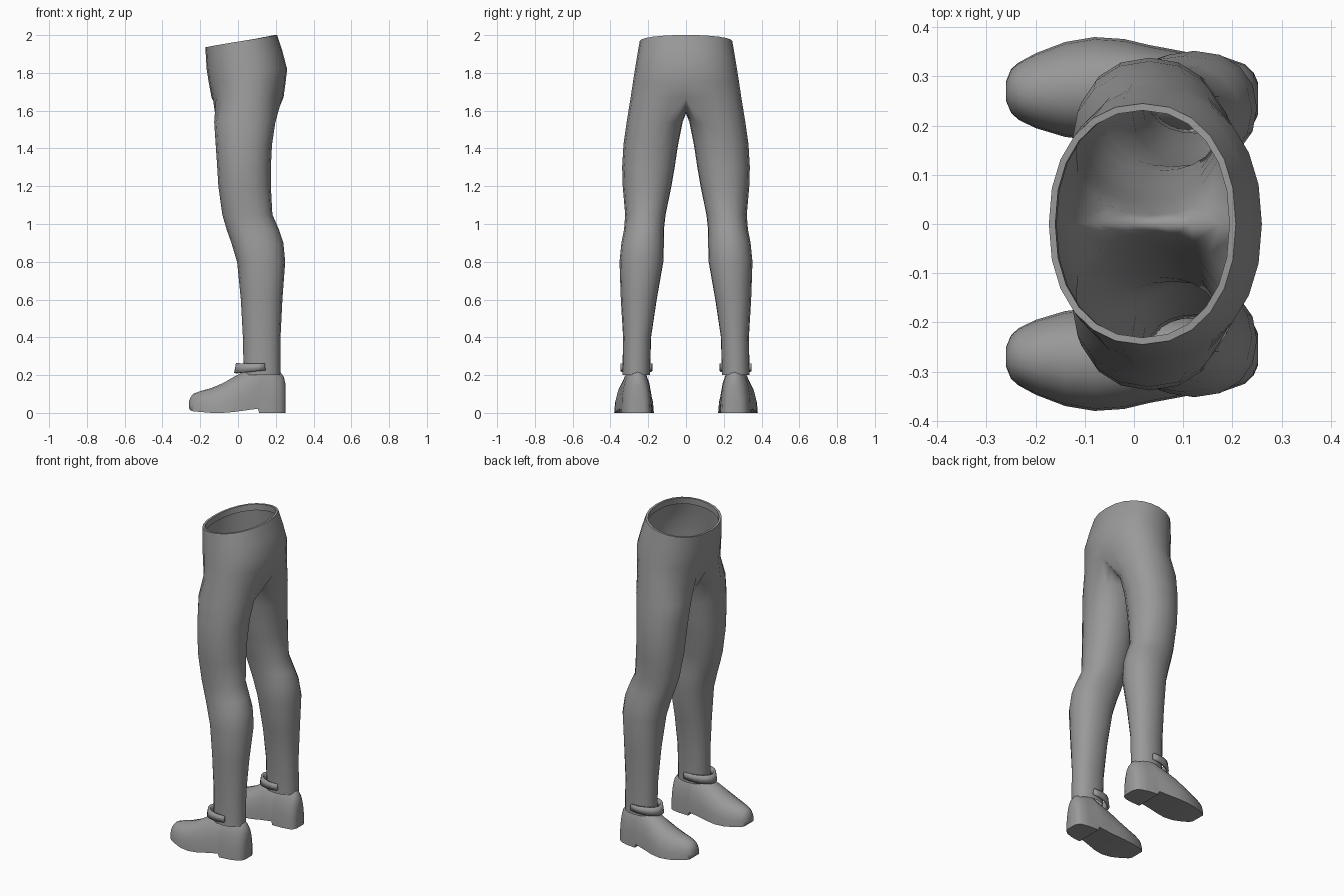
import bpy, bmesh, math

if "Cube" in bpy.data.objects:
    bpy.data.objects.remove(bpy.data.objects["Cube"])

grey = bpy.data.materials.new("plain grey")
grey.diffuse_color = (0.32, 0.32, 0.32, 1)
grey.use_nodes = True
grey.node_tree.nodes["Principled BSDF"].inputs["Base Color"].default_value = grey.diffuse_color


def finish(name, bm, angle=50, thickness=0):
    """Turn a +y half into a mirrored, smooth-shaded object."""
    bmesh.ops.recalc_face_normals(bm, faces=bm.faces)
    mesh = bpy.data.meshes.new(name)
    bm.to_mesh(mesh)
    bm.free()
    mesh.materials.append(grey)
    ob = bpy.data.objects.new(name, mesh)
    bpy.context.collection.objects.link(ob)
    bpy.ops.object.select_all(action='DESELECT')
    ob.select_set(True)
    bpy.context.view_layer.objects.active = ob
    bpy.ops.object.shade_smooth_by_angle(angle=math.radians(angle))
    if thickness:
        solid = ob.modifiers.new("thickness", 'SOLIDIFY')
        solid.thickness = thickness
        solid.offset = 0
    mirror = ob.modifiers.new("mirror", 'MIRROR')
    mirror.use_axis = (False, True, False)
    mirror.merge_threshold = 0.001
    return ob


def bridge(bm, a, b, closed=True):
    n = len(a)
    for i in range(n if closed else n - 1):
        j = (i + 1) % n
        bm.faces.new((a[i], b[i], b[j], a[j]))


def rounded(v, p):
    return math.copysign(abs(v) ** p, v)


# Trousers: closed leg rings, then open half rings around the hips
OUT, IN = 12, 6
leg_angles = [math.radians(-45 + 270 * i / OUT) for i in range(OUT + 1)]
leg_angles += [math.radians(225 + 90 * j / IN) for j in range(1, IN)]

# z, front x, back x, inner y, outer y
leg_rings = [
    (0.20, 0.030, 0.225, 0.190, 0.337),
    (0.40, 0.026, 0.225, 0.185, 0.333),
    (0.60, 0.015, 0.235, 0.155, 0.345),
    (0.80, -0.005, 0.250, 0.120, 0.352),
    (0.90, -0.035, 0.240, 0.117, 0.342),
    (0.97, -0.060, 0.217, 0.117, 0.328),
    (1.05, -0.083, 0.182, 0.108, 0.322),
    (1.20, -0.104, 0.174, 0.077, 0.335),
    (1.30, -0.110, 0.174, 0.060, 0.338),
    (1.42, -0.118, 0.180, 0.042, 0.331),
    (1.54, -0.126, 0.198, 0.018, 0.314),
]
# z, tilt, front x, back x, half width
hip_rings = [
    (1.67, 0.00, -0.140, 0.241, 0.293),
    (1.75, 0.00, -0.155, 0.252, 0.281),
    (1.82, 0.00, -0.166, 0.260, 0.270),
    (1.90, 0.03, -0.170, 0.235, 0.257),
    (1.968, 0.065, -0.173, 0.207, 0.245),
    (1.968, 0.065, -0.160, 0.194, 0.231),
    (1.93, 0.06, -0.157, 0.200, 0.233),
]
bm = bmesh.new()
prev = None
for z, x0, x1, y0, y1 in leg_rings:
    cx, rx, cy, ry = (x0 + x1) / 2, (x1 - x0) / 2, (y0 + y1) / 2, (y1 - y0) / 2
    ring = [bm.verts.new((cx - rx * rounded(math.cos(a), 0.92),
                          cy + ry * rounded(math.sin(a), 0.92), z))
            for a in leg_angles]
    if prev:
        bridge(bm, prev, ring)
    prev = ring

for k, (z, tilt, x0, x1, ry) in enumerate(hip_rings):
    cx, rx = (x0 + x1) / 2, (x1 - x0) / 2
    arc = []
    for i in range(OUT + 1):
        a = math.pi * i / OUT
        c = math.cos(a)
        y = ry * max(math.sin(a), 0) ** 0.9 if 0 < i < OUT else 0
        arc.append(bm.verts.new((cx - rx * rounded(c, 0.92), y, z - tilt * c / 2)))
    if k == 0:
        # crotch seam closes the first hip ring
        seam = []
        for j in range(1, IN):
            s = j / IN
            seam.append(bm.verts.new((x1 + (x0 - x1) * s, 0,
                                      1.585 + (z - 1.585) * (2 * s - 1) ** 2)))
        bridge(bm, prev, arc + seam)
    else:
        bridge(bm, prev, arc, closed=False)
    prev = arc
finish("trousers", bm)

# Shoes: sections from toe to heel (x, bottom z, top z, inner y, outer y)
shoe_sections = [
    (-0.260, 0.025, 0.060, 0.250, 0.290),
    (-0.250, 0.012, 0.085, 0.226, 0.315),
    (-0.235, 0.008, 0.102, 0.212, 0.328),
    (-0.200, 0.005, 0.115, 0.195, 0.347),
    (-0.140, 0.000, 0.132, 0.177, 0.370),
    (-0.080, 0.000, 0.157, 0.170, 0.380),
    (-0.020, 0.005, 0.192, 0.173, 0.376),
    (0.030, 0.012, 0.218, 0.178, 0.364),
    (0.105, 0.022, 0.245, 0.180, 0.350),
    (0.112, 0.000, 0.245, 0.180, 0.349),
    (0.180, 0.000, 0.245, 0.182, 0.341),
    (0.225, 0.000, 0.215, 0.190, 0.325),
    (0.243, 0.000, 0.190, 0.203, 0.308),
    (0.252, 0.000, 0.150, 0.222, 0.288),
]
bm = bmesh.new()
prev = None
for x, zb, zt, y0, y1 in shoe_sections:
    cy, ry = (y0 + y1) / 2, (y1 - y0) / 2
    ring = []
    for i in range(11):
        a = math.pi * i / 10
        ring.append(bm.verts.new((x, cy + ry * rounded(math.cos(a), 0.9),
                                  zb + (zt - zb) * max(math.sin(a), 0) ** 0.9)))
    if prev:
        bridge(bm, prev, ring)
    else:
        bm.faces.new(ring)
    prev = ring
bm.faces.new(prev)
finish("shoes", bm, 45)

# Ankle straps: short bands wrapped around the front of each ankle
bm = bmesh.new()
low, high = [], []
for i in range(13):
    a = math.radians(-105 + 210 * i / 12)
    c, s = math.cos(a), math.sin(a)
    x, y = 0.112 - 0.122 * c, 0.263 + 0.078 * s
    low.append(bm.verts.new((x - 0.004 * c, y, 0.222 - 0.012 * c)))
    high.append(bm.verts.new((x + 0.006 * c, y, 0.262)))
bridge(bm, low, high, closed=False)
finish("ankle_straps", bm, 40, 0.014)
